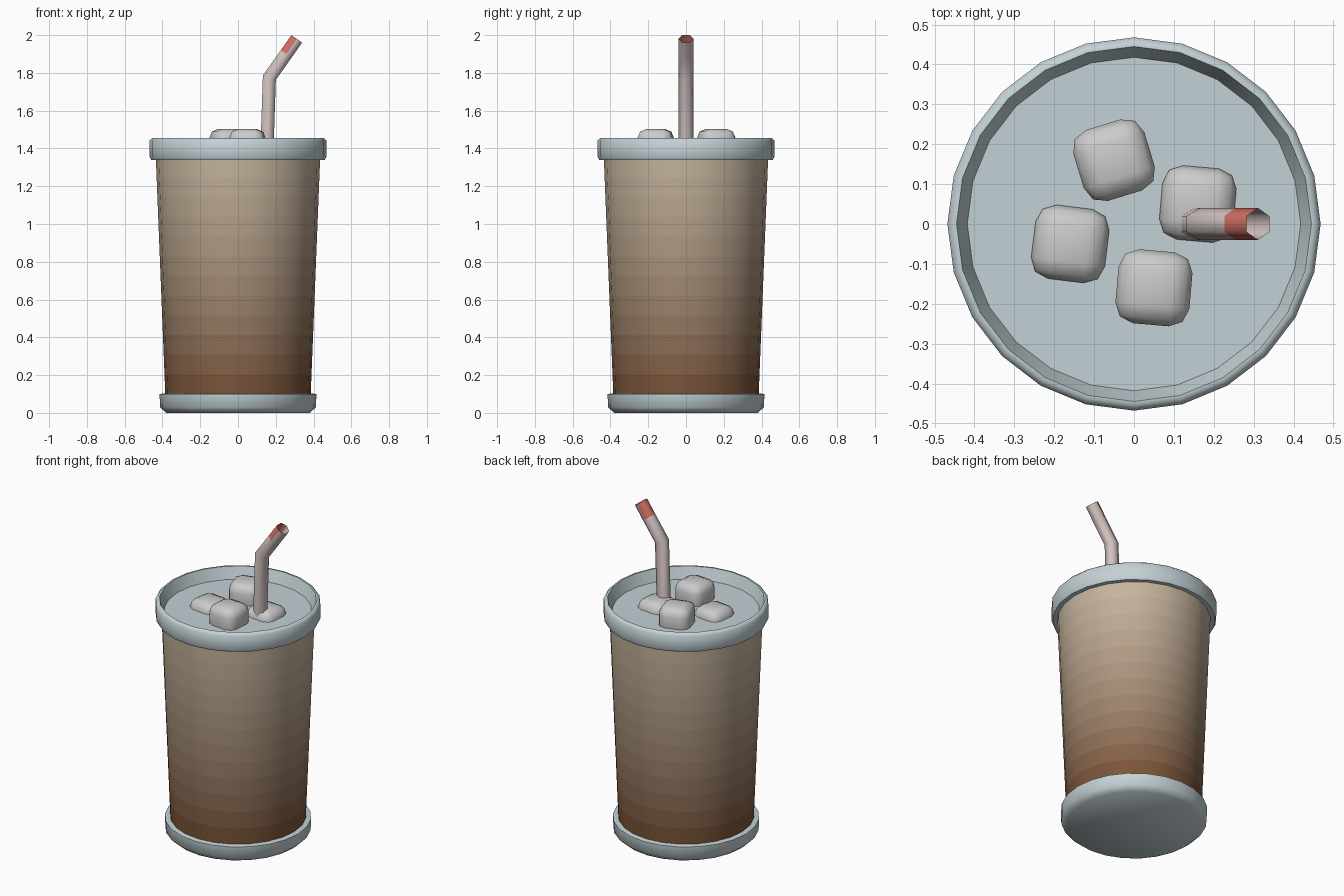
import bpy, bmesh
from math import cos, sin, pi, radians
from mathutils import Vector

if "Cube" in bpy.data.objects:
    bpy.data.objects.remove(bpy.data.objects["Cube"])


def material(name, rgb):
    m = bpy.data.materials.new(name)
    m.diffuse_color = (*rgb, 1)
    m.use_nodes = True
    m.node_tree.nodes["Principled BSDF"].inputs["Base Color"].default_value = m.diffuse_color
    return m


def make_object(name, bm, mats, angle=50):
    bmesh.ops.recalc_face_normals(bm, faces=bm.faces)
    me = bpy.data.meshes.new(name)
    bm.to_mesh(me)
    bm.free()
    ob = bpy.data.objects.new(name, me)
    bpy.context.collection.objects.link(ob)
    for m in mats:
        me.materials.append(m)
    bpy.ops.object.select_all(action='DESELECT')
    ob.select_set(True)
    bpy.context.view_layer.objects.active = ob
    bpy.ops.object.shade_smooth_by_angle(angle=radians(angle))
    return ob


def bridge(bm, a, b, mat=0):
    n = len(a)
    for i in range(n):
        f = bm.faces.new((a[i], a[(i + 1) % n], b[(i + 1) % n], b[i]))
        f.material_index = mat


def lathe(name, profile, mats, cap_start=False, cap_end=False, sides=24):
    bm = bmesh.new()
    rings = [[bm.verts.new((r * cos(2 * pi * i / sides), r * sin(2 * pi * i / sides), z))
              for i in range(sides)] for r, z in profile]
    for k in range(len(rings) - 1):
        bridge(bm, rings[k], rings[k + 1], min(k, len(mats) - 1))
    if cap_start:
        bm.faces.new(rings[0][::-1])
    if cap_end:
        bm.faces.new(rings[-1])
    return make_object(name, bm, mats)


pale_blue = material("pale_blue", (0.55, 0.64, 0.67))

# base ring with closed underside
lathe("cup_base", [(0.38, 0), (0.413, 0.03), (0.415, 0.1), (0.384, 0.104)],
      [pale_blue], cap_start=True)

# tapered body, colour fading from dark brown to cream in bands
BANDS = 12
low, high = Vector((0.20, 0.09, 0.04)), Vector((0.56, 0.46, 0.34))
fade = [material(f"drink_{i}", low.lerp(high, i / (BANDS - 1))) for i in range(BANDS)]
lathe("cup_body", [(0.385 + 0.05 * i / BANDS, 0.1 + 1.25 * i / BANDS)
                   for i in range(BANDS + 1)], fade)

# lid rim and its recessed surface
lathe("cup_lid", [(0.43, 1.34), (0.46, 1.34), (0.468, 1.355), (0.468, 1.44),
                  (0.455, 1.455), (0.445, 1.455), (0.418, 1.385)],
      [pale_blue], cap_end=True)

# ice cubes: x, y, z, turn
for i, (x, y, z, turn) in enumerate([(-0.05, 0.16, 1.41, 17), (0.16, 0.05, 1.345, -5),
                                     (-0.16, -0.05, 1.345, -7), (0.05, -0.16, 1.41, -5)]):
    bm = bmesh.new()
    bmesh.ops.create_cube(bm, size=0.186)
    bmesh.ops.bevel(bm, geom=bm.edges[:], offset=0.048, segments=2,
                    profile=0.5, affect='EDGES')
    ob = make_object(f"ice_cube_{i + 1}", bm, [], 60)
    ob.location = (x, y, z)
    ob.rotation_euler.z = radians(turn)

# bent six-sided open straw with a red upper tip
white = material("straw_pale", (0.66, 0.56, 0.54))
red = material("straw_red", (0.65, 0.16, 0.13))
path = [Vector(p) for p in [(0.147, 0, 1.2), (0.166, 0, 1.775),
                            (0.255, 0, 1.9), (0.311, 0, 1.98)]]
bm = bmesh.new()
rings = []
for k, p in enumerate(path):
    d_in = (p - path[k - 1]).normalized() if k else (path[1] - p).normalized()
    d_out = (path[k + 1] - p).normalized() if k < len(path) - 1 else d_in
    t = (d_in + d_out).normalized()
    side = Vector((t.z, 0, -t.x)) / t.dot(d_in)
    ring = []
    for i in range(6):
        a = pi / 6 + i * pi / 3
        ring.append(bm.verts.new(p + 0.04 * (cos(a) * side + sin(a) * Vector((0, 1, 0)))))
    rings.append(ring)
for k in range(len(rings) - 1):
    bridge(bm, rings[k], rings[k + 1])
bm.faces.ensure_lookup_table()
for f in bm.faces[-6:]:
    if f.calc_center_median().x < (path[-1].x + path[-2].x) / 2 - 0.005:
        f.material_index = 1
make_object("straw", bm, [white, red], 70)
